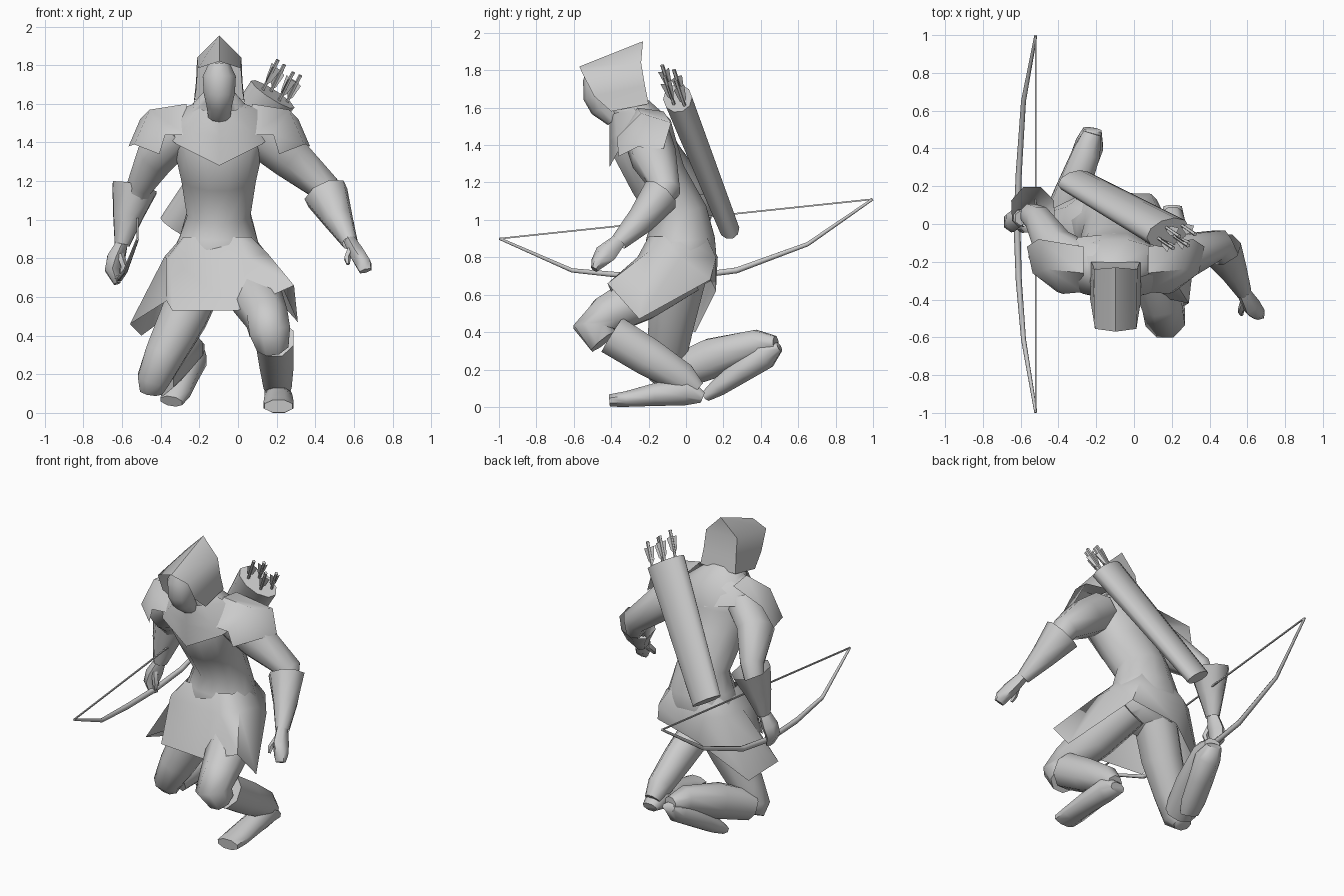
import bpy, bmesh, math
from mathutils import Vector

X, Y = Vector((1, 0, 0)), Vector((0, 1, 0))
CX = -0.097  # symmetry axis of the upper body


def sheet(name, rows, closed=False, caps=False, angle=40):
    """Quads between rows holding equal numbers of points, normals outwards."""
    n = len(rows[0])
    bm = bmesh.new()
    v = [[bm.verts.new(p) for p in r] for r in rows]
    for a, b in zip(v, v[1:]):
        for j in range(n if closed else n - 1):
            k = (j + 1) % n
            bm.faces.new((a[j], a[k], b[k], b[j]))
    if caps:
        bm.faces.new(v[0])
        bm.faces.new(v[-1])
    bmesh.ops.recalc_face_normals(bm, faces=bm.faces)
    me = bpy.data.meshes.new(name)
    bm.to_mesh(me)
    bm.free()
    ob = bpy.data.objects.new(name, me)
    bpy.context.collection.objects.link(ob)
    bpy.ops.object.select_all(action='DESELECT')
    ob.select_set(True)
    bpy.context.view_layer.objects.active = ob
    bpy.ops.object.shade_smooth_by_angle(angle=math.radians(angle))
    return ob


def loft(name, stations, ref, n=8, caps=True):
    """Elliptic tube; station = (x, y, z, radius across ref, radius along ref)."""
    c = [Vector(s[:3]) for s in stations]
    grow = 1.05 if n == 8 else 1.0
    rows = []
    for i, s in enumerate(stations):
        t = Vector()
        if i > 0:
            t += (c[i] - c[i-1]).normalized()
        if i < len(c) - 1:
            t += (c[i+1] - c[i]).normalized()
        t.normalize()
        u = ref.cross(t).normalized()
        v = t.cross(u)
        rows.append([c[i] + (u*s[3]*math.cos(a) + v*s[4]*math.sin(a))*grow
                     for a in [2*math.pi*(k + 0.5)/n for k in range(n)]])
    return sheet(name, rows, True, caps, 62)


def mirrored(half):
    """Complete a row given from the centre line outwards to one side (dx, y, z)."""
    return ([(CX - d, y, z) for d, y, z in reversed(half)] +
            [(CX + d, y, z) for d, y, z in half if d > 0])


# Torso
loft("torso", [(-.10, .02, .64, .17, .12), (-.11, -.03, .80, .25, .20), (-.10, -.03, .90, .21, .19),
               (-.10, -.04, 1.03, .17, .16), (-.10, -.15, 1.22, .20, .16), (-.10, -.22, 1.38, .24, .18),
               (-.10, -.22, 1.49, .27, .15), (-.10, -.28, 1.57, .15, .11), (-.10, -.38, 1.66, .07, .07)], Y, 12)

# Skirt blending out of the hips into uneven flaps
hips = [(-.35, -.22, .80), (.05, -.26, .80), (.15, -.20, .83), (.17, -.03, .80), (.09, .16, .80),
        (-.25, .17, .80), (-.36, .09, .81), (-.38, -.06, .81), (-.37, -.17, .80)]
hem = [(-.34, -.33, .53), (0, -.36, .53), (.29, -.42, .66), (.31, -.25, .47), (.12, .13, .68),
       (-.20, .16, .62), (-.50, .05, .40), (-.56, -.18, .46), (-.37, -.25, .58)]
belt = [(-.10 + (x + .10)*.68, -.03 + (y + .03)*.74, .91) for x, y, z in hips]
sheet("skirt", [belt, hips, hem], True, angle=60)

# Cowl over chest and back, ending in a point in front
sheet("cowl", [
    mirrored([(0, -.41, 1.55), (.09, -.38, 1.57), (.13, -.28, 1.60), (.09, -.20, 1.60), (0, -.18, 1.60)])[:-1],
    mirrored([(0, -.41, 1.43), (.17, -.37, 1.46), (.22, -.25, 1.57), (.18, -.12, 1.55), (0, -.10, 1.55)])[:-1],
    mirrored([(0, -.41, 1.28), (.22, -.35, 1.39), (.29, -.22, 1.45), (.20, -.07, 1.47), (0, -.05, 1.42)])[:-1]],
    angle=60)

# Shoulder pads
for side, label in ((-1, "left"), (1, "right")):
    rows = [[(.17, -.36, 1.44), (.17, -.26, 1.60), (.17, -.12, 1.58)],
            [(.28, -.37, 1.44), (.36, -.24, 1.57), (.41, -.08, 1.52)],
            [(.31, -.36, 1.34), (.44, -.26, 1.39), (.47, -.12, 1.38)]]
    sheet(label + "_shoulder_pad", [[(CX + side*x, y, z) for x, y, z in r] for r in rows], angle=60)

# Hood: open in front, pointed at the rear
front_rim = mirrored([(0, -.57, 1.82), (.11, -.555, 1.785), (.12, -.49, 1.66), (.135, -.40, 1.58)])
rear_rim = mirrored([(0, -.23, 1.955), (.115, -.24, 1.84), (.12, -.22, 1.72), (.13, -.20, 1.62)])
sheet("hood", [front_rim, rear_rim], angle=62)
sheet("hood_back", [rear_rim[:4], rear_rim[:2:-1]], angle=35)

# Head
loft("head", [(CX, -.38, 1.54, .06, .05), (CX, -.44, 1.605, .07, .075), (CX, -.46, 1.66, .085, .09),
              (CX, -.46, 1.74, .09, .09), (CX, -.45, 1.80, .06, .08)], Y, 10)

# Arms: upper arm, flared gauntlet, hand and thumb
arms = {
    "left": dict(
        upper=[(-.29, -.21, 1.45, .10, .12), (-.42, -.14, 1.33, .105, .12), (-.505, .02, 1.18, .07, .08),
               (-.55, .05, 1.05, .055, .06)],
        cuff=[(-.535, .075, 1.165, .12, .125), (-.57, .05, 1.02, .08, .085), (-.60, .03, .87, .04, .045)],
        hand=[(-.60, .03, .88, .035, .04), (-.635, .02, .80, .05, .06), (-.65, .01, .74, .045, .055),
              (-.625, 0, .67, .02, .04)],
        thumb=[(-.61, -.01, .82, .02, .02), (-.59, -.03, .76, .02, .02), (-.60, -.02, .71, .012, .012)]),
    "right": dict(
        upper=[(.10, -.21, 1.45, .12, .12), (.26, -.17, 1.33, .115, .12), (.45, -.11, 1.165, .08, .08),
               (.50, -.18, 1.06, .055, .06)],
        cuff=[(.455, -.135, 1.135, .115, .10), (.52, -.24, 1.00, .075, .075), (.58, -.36, .88, .04, .045)],
        hand=[(.58, -.36, .89, .035, .04), (.62, -.43, .82, .045, .06), (.65, -.47, .77, .045, .04),
              (.66, -.49, .735, .035, .02)],
        thumb=[(.58, -.42, .84, .02, .025), (.565, -.46, .80, .018, .02), (.57, -.48, .77, .01, .01)])}
for label, a in arms.items():
    loft(label + "_upper_arm", a["upper"], Y)
    loft(label + "_gauntlet", a["cuff"], Y, 8, False)
    loft(label + "_hand", a["hand"], Y, 6)
    loft(label + "_thumb", a["thumb"], Y, 5)

# Legs: thigh, boot shaft and boot foot
legs = {
    "right": dict(
        thigh=[(.02, -.02, .73, .14, .13), (.10, -.24, .585, .13, .13), (.15, -.42, .49, .11, .11),
               (.165, -.495, .42, .11, .11), (.18, -.44, .35, .085, .085)],
        shaft=[(.19, -.395, .385, .11, .10), (.20, -.20, .265, .105, .09), (.205, -.02, .155, .085, .075),
               (.205, .06, .09, .05, .05)],
        foot=[(.205, .09, .05, .03, .05), (.205, 0, .085, .08, .07), (.21, -.17, .065, .062, .075),
              (.21, -.32, .042, .043, .08), (.21, -.41, .034, .034, .075)]),
    "left": dict(
        thigh=[(-.18, -.02, .73, .14, .13), (-.28, -.07, .50, .13, .125), (-.38, -.10, .30, .11, .105),
               (-.44, -.11, .17, .09, .085), (-.45, -.08, .11, .045, .06)],
        shaft=[(-.42, -.06, .18, .095, .095), (-.34, .14, .26, .11, .09), (-.25, .38, .335, .08, .075),
               (-.22, .48, .34, .04, .05)],
        foot=[(-.22, .50, .32, .025, .05), (-.235, .42, .28, .08, .075), (-.28, .30, .195, .065, .075),
              (-.32, .18, .11, .05, .075), (-.345, .11, .06, .03, .06)])}
for label, l in legs.items():
    loft(label + "_thigh", l["thigh"], X)
    loft(label + "_boot_shaft", l["shaft"], X)
    loft(label + "_boot_foot", l["foot"], X)

# Quiver across the back
bottom, top = Vector((-.315, .23, .955)), Vector((.18, -.045, 1.65))
loft("quiver", [(*bottom, .055, .105), (*top, .078, .135)], X, 10)

# Arrows with three vanes each
axis = (top - bottom).normalized()
depth = X.cross(axis).normalized()
across = axis.cross(depth)
for i, (u, v, h) in enumerate(((-.06, .02, .18), (-.01, -.03, .16), (.04, .03, .17), (.09, -.02, .16))):
    base = top + across*u + depth*v
    lean = (axis + Vector((-.10, 0, .12))).normalized()
    tip = base + lean*h
    loft(f"arrow_shaft_{i}", [(*(base - axis*.1), .009, .009), (*base, .009, .009), (*tip, .011, .011)], Y, 5)
    for k in range(3):
        a = 2*math.pi*k/3 + i
        out = (across*math.cos(a) + depth*math.sin(a))*.036
        p, q = tip - lean*.15, tip - lean*.04
        sheet(f"arrow_vane_{i}_{k}", [[p, q], [p + out*.6 + lean*.03, q + out]])

# Bow and its string
loft("bow", [(-.52, -.997, .90, .008, .008), (-.585, -.61, .73, .013, .013), (-.61, -.30, .70, .018, .016),
             (-.62, 0, .695, .018, .018), (-.61, .27, .73, .018, .016), (-.585, .65, .87, .013, .013),
             (-.52, .997, 1.11, .008, .008)], X, 6)
loft("bow_string", [(-.52, -.995, .90, .006, .006), (-.52, .995, 1.11, .006, .006)], X, 4)
